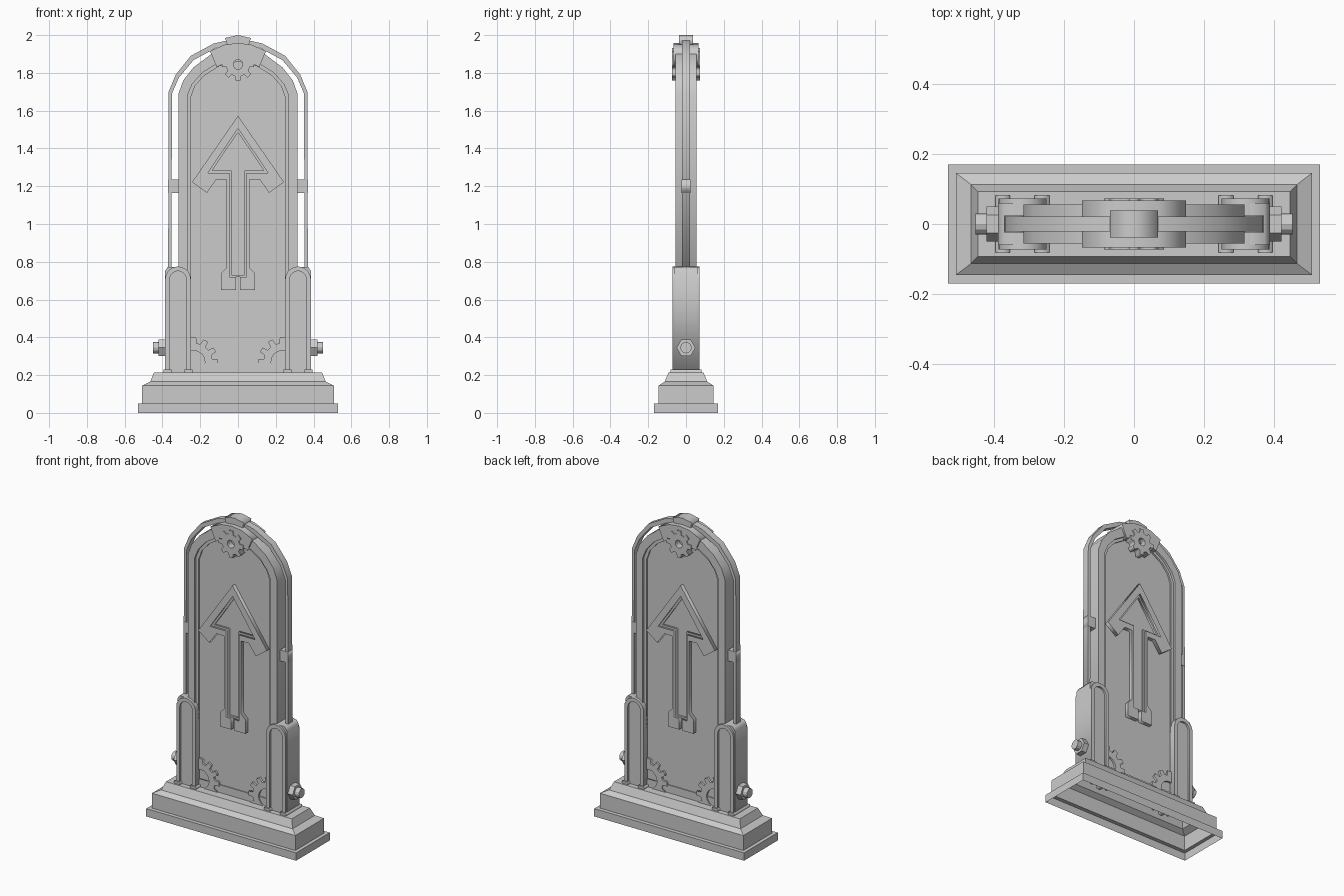
import bpy, bmesh, math
from mathutils import Matrix

cube = bpy.data.objects.get("Cube")
if cube:
    bpy.data.objects.remove(cube, do_unlink=True)

stone = bpy.data.materials.new("plain grey")
stone.use_nodes = True
GREY = (0.6, 0.6, 0.6, 1)
stone.diffuse_color = GREY
stone.node_tree.nodes["Principled BSDF"].inputs["Base Color"].default_value = GREY


def add(name, mesh):
    mesh.materials.clear()
    mesh.materials.append(stone)
    ob = bpy.data.objects.new(name, mesh)
    bpy.context.collection.objects.link(ob)
    return ob


def plate(name, loops, half):
    """Fill closed x-z outlines (later loops cut holes), thickened to y = +-half."""
    cu = bpy.data.curves.new(name, 'CURVE')
    cu.dimensions, cu.fill_mode, cu.extrude = '2D', 'BOTH', half
    for pts in loops:
        sp = cu.splines.new('POLY')
        sp.points.add(len(pts) - 1)
        for p, (x, z) in zip(sp.points, pts):
            p.co = (x, z, 0, 1)
        sp.use_cyclic_u = True
    tmp = bpy.data.objects.new("helper", cu)
    mesh = bpy.data.meshes.new_from_object(tmp)
    bpy.data.objects.remove(tmp)
    mesh.transform(Matrix.Rotation(math.pi / 2, 4, 'X'))
    mesh.name = name
    return add(name, mesh)


def box(name, x0, x1, y, z0, z1):
    return plate(name, [[(x0, z0), (x1, z0), (x1, z1), (x0, z1)]], y)


def mirrored(half):
    """Complete a right-hand outline with its left-hand reflection."""
    return half + [(-x, z) for x, z in reversed(half) if abs(x) > 1e-6]


def arch_band(name, outer, inner, depth):
    return plate(name, [mirrored(outer) + mirrored(inner)[::-1]], depth)


def circle(cx, cz, r, n=16):
    return [(cx + r * math.cos(math.tau * i / n), cz + r * math.sin(math.tau * i / n))
            for i in range(n)]


def gear(name, cx, cz, root, tip, hole, teeth, depth):
    pts = []
    for i in range(teeth):
        for off, r in ((-.30, root), (-.20, tip), (.20, tip), (.30, root)):
            a = math.tau * (i + off) / teeth + math.pi / 2
            pts.append((cx + r * math.cos(a), cz + r * math.sin(a)))
    return plate(name, [pts, circle(cx, cz, hole)], depth)


def prism(name, x, z, r, length, sides):
    """Prism lying along x, centred on x."""
    bm = bmesh.new()
    bmesh.ops.create_cone(bm, cap_ends=True, segments=sides, radius1=r, radius2=r, depth=length)
    mesh = bpy.data.meshes.new(name)
    bm.to_mesh(mesh)
    bm.free()
    mesh.transform(Matrix.Translation((x, 0, z)) @ Matrix.Rotation(math.pi / 2, 4, 'Y'))
    return add(name, mesh)


# Stepped plinth, open underneath
bm = bmesh.new()
last = None
for hx, hy, z in ((.53, .17, 0), (.53, .17, .05), (.507, .145, .05), (.507, .145, .145),
                  (.465, .113, .165), (.445, .092, .215)):
    ring = [bm.verts.new((sx * hx, sy * hy, z)) for sx, sy in ((-1, -1), (1, -1), (1, 1), (-1, 1))]
    if last:
        for i in range(4):
            j = (i + 1) % 4
            bm.faces.new((last[i], last[j], ring[j], ring[i]))
    last = ring
bm.faces.new(last)
plinth = bpy.data.meshes.new("plinth")
bm.to_mesh(plinth)
bm.free()
add("plinth", plinth)

# Arched slab with its raised frame and inner lip
outer = [(.315, .2), (.315, 1.69), (.29, 1.76), (.235, 1.83), (.14, 1.9), (0, 1.93)]
inner = [(.268, .2), (.268, 1.68), (.243, 1.74), (.19, 1.80), (.11, 1.85), (0, 1.875)]
lip = [(.25, .2), (.25, 1.67), (.228, 1.73), (.18, 1.785), (.1, 1.835), (0, 1.86)]
plate("slab", [mirrored(inner)], .03)
arch_band("slab_frame", outer, inner, .055)
arch_band("frame_lip", inner, lip, .04)
box("slab_sill", -.25, .25, .036, .2, .265)

# Thin strap around the arch, with cap and side brackets
strap_out = [(.37, .74), (.367, 1.70), (.33, 1.79), (.25, 1.89), (.13, 1.955), (0, 1.985)]
strap_in = [(.352, .74), (.35, 1.69), (.313, 1.775), (.235, 1.868), (.12, 1.93), (0, 1.957)]
arch_band("strap", strap_out, strap_in, .022)
plate("strap_cap", [mirrored([(.055, 1.94), (.068, 1.985), (0, 2.0)])], .038)

# Crown block and gear
arch_band("crown", [(.148, 1.915), (.07, 1.95), (0, 1.958)], [(.112, 1.83), (.055, 1.86), (0, 1.87)], .067)
gear("crown_gear", 0, 1.845, .064, .087, .025, 8, .073)

# Raised arrow outline
arrow_out = [(.09, .65), (.09, .74), (.06, .77), (.06, 1.235), (.115, 1.235),
             (.165, 1.165), (.243, 1.222), (0, 1.573)]
arrow_in = [(.045, .72), (.045, 1.27), (.16, 1.27), (0, 1.505)]
arrow_core = [(.034, .73), (.034, 1.282), (.138, 1.282), (0, 1.485)]
notch = [(.01, .65), (.01, .72)]
band = [(.01, .65)] + arrow_out + [(-x, z) for x, z in reversed(arrow_out[:-1])] + [(-.01, .65), (-.01, .72)]
band += mirrored(arrow_in)[::-1] + [(.01, .72)]
plate("arrow_outline", [band], .055)
plate("arrow_lip", [mirrored(arrow_in), mirrored(arrow_core)], .042)

for side, s in (("left", 1), ("right", -1)):
    def flip(pts):
        return [(s * x, z) for x, z in pts]

    # Pillar core and its raised rounded rim
    plate(f"{side}_pillar", [flip([(.25, .2), (.387, .2), (.387, .75), (.372, .773), (.318, .773),
                                   (.27, .753), (.25, .71)])], .06)
    def arch(r, top=.707, n=10):
        return [(.318 + r * math.cos(math.pi * i / n), top + r * math.sin(math.pi * i / n))
                for i in range(n + 1)]
    rim = [(.386, .2)] + arch(.068) + [(.25, .2), (.274, .2)] + arch(.044)[::-1] + [(.362, .2)]
    plate(f"{side}_pillar_rim", [flip(rim)], .072)
    for i, x in enumerate((.262, .374)):
        box(f"{side}_pillar_foot_{i + 1}", s * x - .021, s * x + .021, .081, .2, .23)

    # Side bolt, strap bracket and lower gear
    prism(f"{side}_nut", s * .403, .345, .05, .036, 6)
    prism(f"{side}_bolt", s * .42, .345, .03, .062, 12)
    box(f"{side}_bracket", s * .34 - .03, s * .34 + .03, .024, 1.165, 1.235)
    gear(f"{side}_lower_gear", s * .235, .27, .1, .13, .06, 12, .043)
